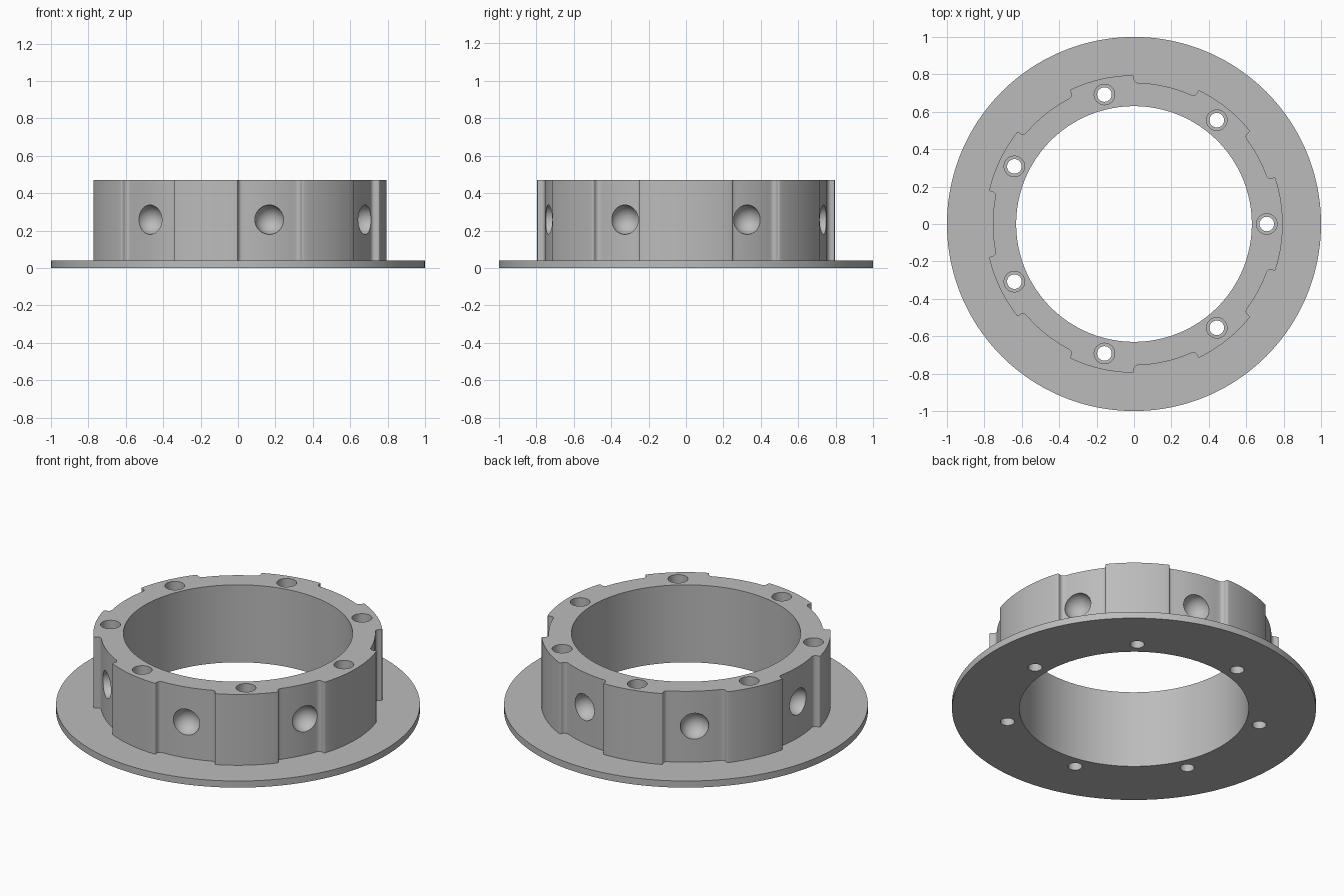
import bpy, bmesh
from math import pi, sin, cos, radians
from mathutils import Matrix

cube = bpy.data.objects.get("Cube")
if cube:
    bpy.data.objects.remove(cube, do_unlink=True)

COUNT = 7
PITCH = 2 * pi / COUNT
LOBE_R, RECESS_R, BORE_R = 0.795, 0.755, 0.63
FLANGE_TOP, TOP = 0.04, 0.47

grey = bpy.data.materials.new("Grey")
grey.use_nodes = True
grey.diffuse_color = (0.5, 0.5, 0.5, 1)
grey.node_tree.nodes["Principled BSDF"].inputs["Base Color"].default_value = (0.5, 0.5, 0.5, 1)


def make_object(name, bm):
    bmesh.ops.recalc_face_normals(bm, faces=bm.faces)
    mesh = bpy.data.meshes.new(name)
    bm.to_mesh(mesh)
    bm.free()
    mesh.materials.append(grey)
    obj = bpy.data.objects.new(name, mesh)
    bpy.context.collection.objects.link(obj)
    return obj


def add_cylinder(bm, radius, z0, z1, segments, x=0, y=0):
    bmesh.ops.create_cone(bm, cap_ends=True, segments=segments, radius1=radius,
                          radius2=radius, depth=z1 - z0,
                          matrix=Matrix.Translation((x, y, (z0 + z1) / 2)))


def cylinder(name, radius, z0, z1, segments=160):
    bm = bmesh.new()
    add_cylinder(bm, radius, z0, z1, segments)
    return make_object(name, bm)


def hole_ring(name, radius, z0, z1):
    bm = bmesh.new()
    for i in range(COUNT):
        a = i * PITCH
        add_cylinder(bm, radius, z0, z1, 32, 0.71 * cos(a), 0.71 * sin(a))
    return make_object(name, bm)


def combine(target, tool, operation):
    tool.hide_render = True
    mod = target.modifiers.new(tool.name, "BOOLEAN")
    mod.operation, mod.solver, mod.object = operation, "EXACT", tool
    bpy.context.view_layer.objects.active = target
    bpy.ops.object.modifier_apply(modifier=mod.name)
    bpy.data.objects.remove(tool, do_unlink=True)


def arc(start, end, r0, r1, steps):
    # Constant-radius wall between two angles
    return [(start + (end - start) * i / steps, r0 + (r1 - r0) * i / steps)
            for i in range(steps + 1)]


def rising_step(angle, side):
    # Wall from recess up to lobe: concave foot fillet, then rounded corner
    foot, corner, points = 0.022, 0.008, []
    for i in range(6):
        t = i / 5 * pi / 2
        points.append((angle - side * foot * (1 - sin(t)) / RECESS_R,
                       RECESS_R + foot * (1 - cos(t))))
    for i in range(5):
        t = i / 4 * pi / 2
        points.append((angle + side * corner * (1 - cos(t)) / LOBE_R,
                       LOBE_R - corner * (1 - sin(t))))
    return points


# Lobed collar outline: the first lobe is wider than the others
outline = []
for i in range(COUNT):
    half = radians(18.4) if i == 0 else PITCH / 4
    next_half = PITCH / 4
    if i == COUNT - 1:
        next_half = radians(18.4)
    mid = i * PITCH
    up = rising_step(mid - half, 1)
    down = rising_step(mid + half, -1)[::-1]
    outline += up + arc(up[-1][0], down[0][0], LOBE_R, LOBE_R, 14)[1:-1] + down
    recess_end = rising_step(mid + PITCH - next_half, 1)[0][0]
    outline += arc(down[-1][0], recess_end, RECESS_R, RECESS_R, 12)[1:-1]

bm = bmesh.new()
base = bm.faces.new([bm.verts.new((r * cos(a), r * sin(a), FLANGE_TOP / 2)) for a, r in outline])
extruded = bmesh.ops.extrude_face_region(bm, geom=[base], use_keep_orig=True)
bmesh.ops.translate(bm, vec=(0, 0, TOP - FLANGE_TOP / 2),
                    verts=[v for v in extruded["geom"] if isinstance(v, bmesh.types.BMVert)])
collar = make_object("lobed_collar", bm)

# Flange and central bore
ring = cylinder("flanged_collar", 1.0, 0, FLANGE_TOP)
combine(ring, collar, "UNION")
combine(ring, cylinder("bore_cutter", BORE_R, -0.1, 0.6), "DIFFERENCE")

# Screw holes with wider counterbores
combine(ring, hole_ring("counterbore_cutter", 0.055, 0.25, 0.6), "DIFFERENCE")
combine(ring, hole_ring("screw_hole_cutter", 0.039, -0.1, 0.5), "DIFFERENCE")

# Round dimples in the middle of each recess
bm = bmesh.new()
for i in range(COUNT):
    a = (i + 0.5) * PITCH
    place = (Matrix.Translation((RECESS_R * cos(a), RECESS_R * sin(a), 0.258))
             @ Matrix.Rotation(a, 4, "Z") @ Matrix.Rotation(pi / 2, 4, "Y"))
    bmesh.ops.create_uvsphere(bm, u_segments=32, v_segments=17, radius=0.079, matrix=place)
combine(ring, make_object("dimple_cutter", bm), "DIFFERENCE")

# Smooth walls, crisp edges
bpy.ops.object.select_all(action="DESELECT")
ring.select_set(True)
bpy.context.view_layer.objects.active = ring
bpy.ops.object.shade_smooth_by_angle(angle=radians(30))
